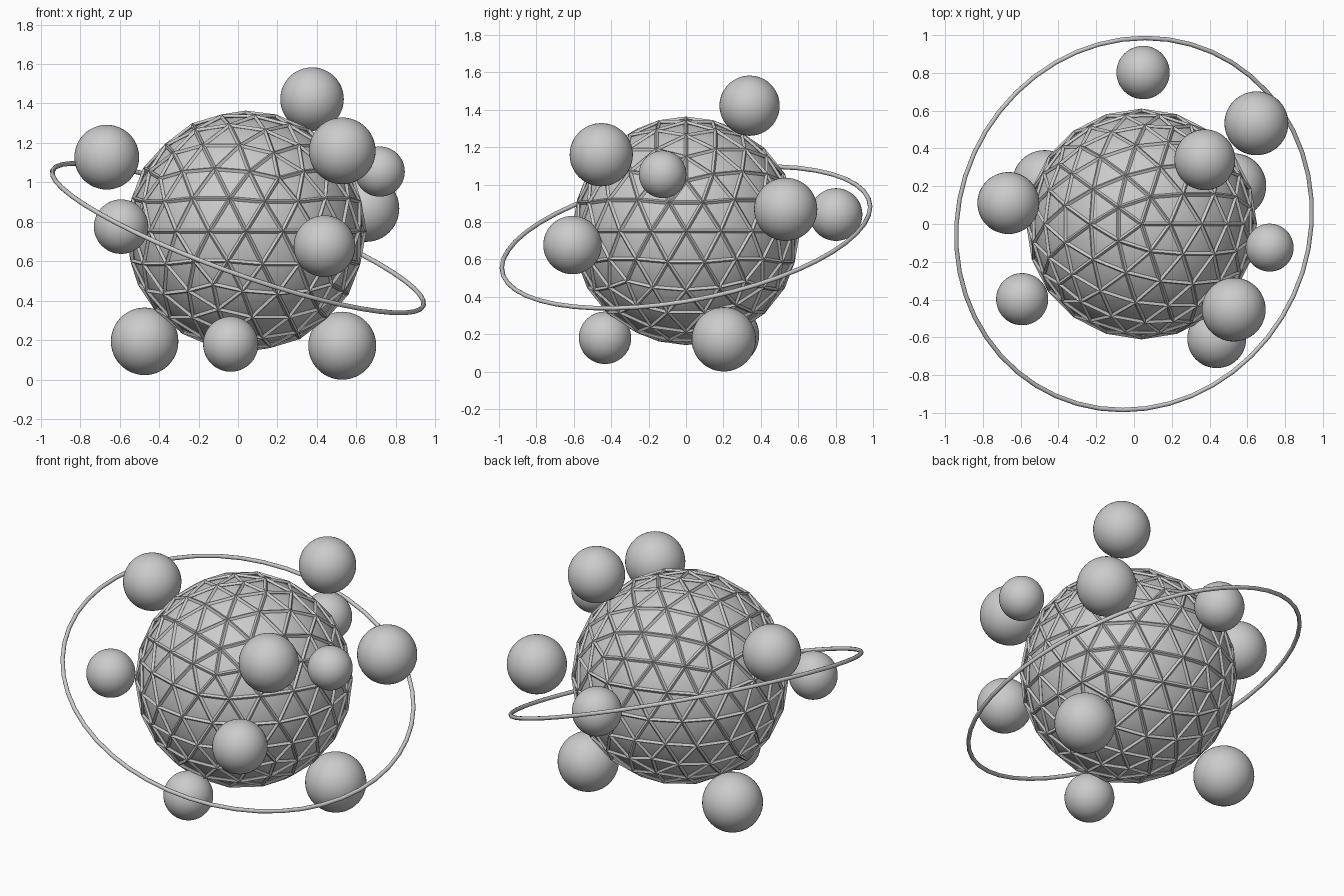
import bpy
from math import radians

if "Cube" in bpy.data.objects:
    bpy.data.objects.remove(bpy.data.objects["Cube"])

CORE = (0.04, 0, 0.753)


def smooth_ball(name, loc, r, seg=48, rings=24):
    bpy.ops.mesh.primitive_uv_sphere_add(segments=seg, ring_count=rings, radius=r, location=loc)
    ob = bpy.context.object
    ob.name = name
    bpy.ops.object.shade_smooth()
    return ob


# large central globe
smooth_ball("globe", CORE, 0.59, 64, 32)

# geodesic lattice of struts around the globe
bpy.ops.mesh.primitive_ico_sphere_add(subdivisions=3, radius=0.6, location=CORE)
lattice = bpy.context.object
lattice.name = "geodesic_lattice"
wire = lattice.modifiers.new("struts", 'WIREFRAME')
wire.thickness = 0.022
wire.offset = 0
wire.use_even_offset = True

# tilted orbit ring
bpy.ops.mesh.primitive_torus_add(major_segments=48, minor_segments=10,
                                 major_radius=1.0, minor_radius=0.012,
                                 location=(0, 0, 0.718),
                                 rotation=(radians(10), radians(20), 0))
bpy.context.object.name = "orbit_ring"
bpy.ops.object.shade_smooth()

# satellite balls: x, y, z, radius
satellites = [
    (0.375, 0.34, 1.422, 0.161),
    (0.528, -0.453, 1.16, 0.169),
    (0.718, -0.125, 1.055, 0.127),
    (0.648, 0.533, 0.868, 0.169),
    (0.438, -0.607, 0.677, 0.156),
    (0.528, 0.202, 0.173, 0.172),
    (-0.473, 0.22, 0.195, 0.171),
    (-0.037, -0.433, 0.181, 0.14),
    (-0.665, 0.111, 1.128, 0.164),
    (-0.592, -0.398, 0.776, 0.138),
    (0.048, 0.802, 0.84, 0.141),
]
for i, (x, y, z, r) in enumerate(satellites):
    smooth_ball(f"satellite_{i + 1}", (x, y, z), r)
